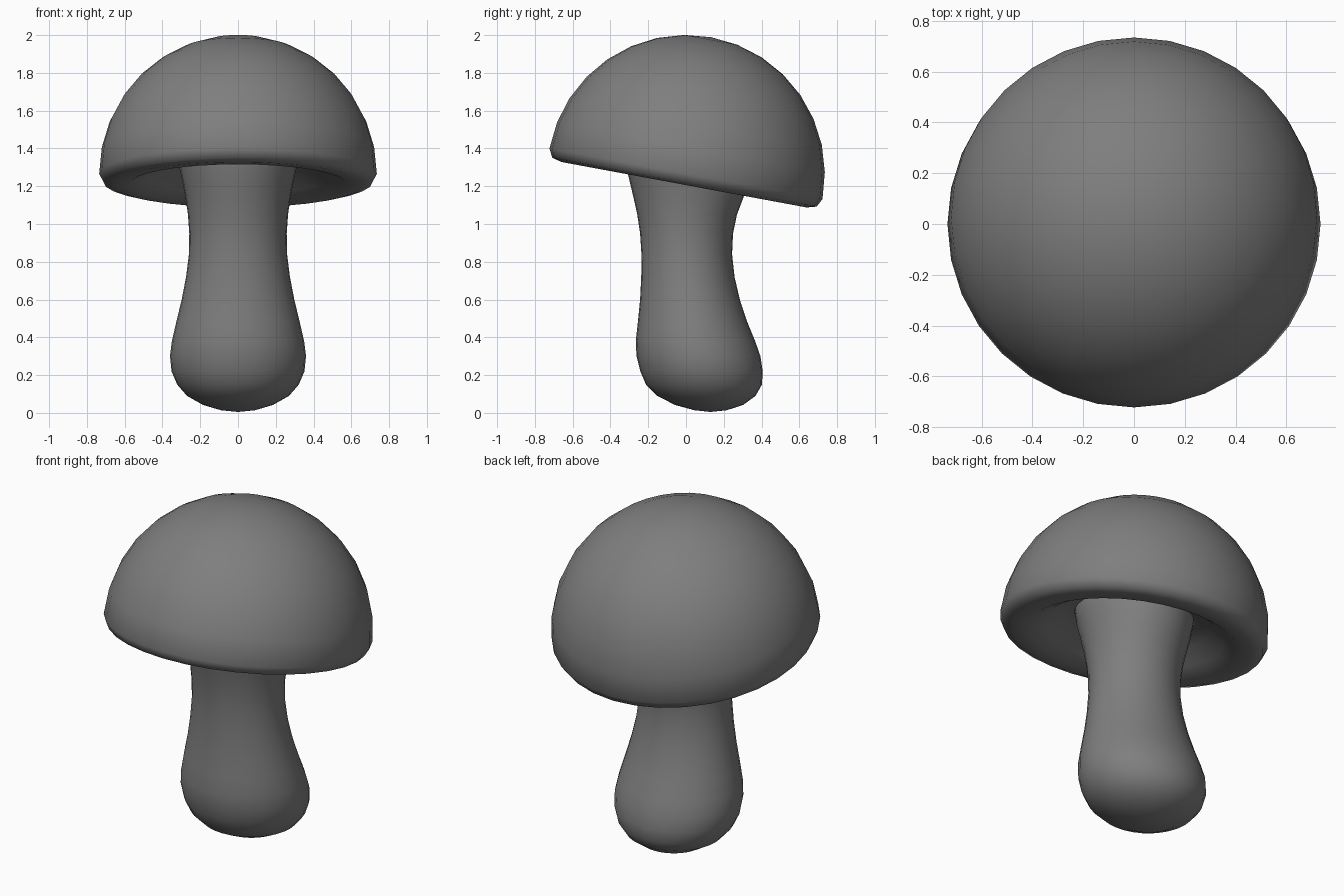
import bpy, bmesh
from math import sin, cos, pi, radians

if "Cube" in bpy.data.objects:
    bpy.data.objects.remove(bpy.data.objects["Cube"])

SEG = 32

grey = bpy.data.materials.new("dark_grey")
grey.diffuse_color = (0.21, 0.21, 0.21, 1)
grey.use_nodes = True
grey.node_tree.nodes["Principled BSDF"].inputs["Base Color"].default_value = grey.diffuse_color


def loft(name, rings):
    """Skin elliptical rings (centre_y, z, radius_x, radius_y), closed by a pole at each end."""
    bm = bmesh.new()
    loops = []
    for cy, z, rx, ry in rings[1:-1]:
        loops.append([bm.verts.new((rx * cos(2 * pi * i / SEG),
                                    cy + ry * sin(2 * pi * i / SEG), z))
                      for i in range(SEG)])
    for a, b in zip(loops, loops[1:]):
        for i in range(SEG):
            j = (i + 1) % SEG
            bm.faces.new((a[i], a[j], b[j], b[i]))
    for end, loop in ((rings[0], loops[0]), (rings[-1], loops[-1])):
        pole = bm.verts.new((0, end[0], end[1]))
        for i in range(SEG):
            bm.faces.new((pole, loop[i], loop[(i + 1) % SEG]))
    bmesh.ops.recalc_face_normals(bm, faces=bm.faces)
    for f in bm.faces:
        f.smooth = True
    mesh = bpy.data.meshes.new(name)
    bm.to_mesh(mesh)
    bm.free()
    mesh.materials.append(grey)
    ob = bpy.data.objects.new(name, mesh)
    bpy.context.collection.objects.link(ob)
    return ob


# Cap: hemisphere dome, rolled lip and hollow underside, tilted
R = 0.735
dome = [(R * sin(k * pi / 16), R * cos(k * pi / 16)) for k in range(9)]
lip = [(0.712, -0.045), (0.660, -0.059), (0.575, -0.056),
       (0.50, -0.015), (0.41, 0.05), (0.31, 0.09), (0, 0.12)]
cap = loft("cap", [(0, z, r, r) for r, z in dome + lip])
cap.location = (0, 0, 1.266)
cap.rotation_euler = (radians(-10.5), 0, 0)

# Stalk: leaning bulb at the foot, narrow waist, flare into the cap
loft("stalk", [
    (0.13, 0.005, 0, 0),
    (0.13, 0.014, 0.09, 0.085),
    (0.122, 0.042, 0.185, 0.18),
    (0.108, 0.09, 0.27, 0.26),
    (0.095, 0.15, 0.322, 0.307),
    (0.082, 0.22, 0.352, 0.324),
    (0.066, 0.30, 0.360, 0.328),
    (0.050, 0.38, 0.350, 0.316),
    (0.035, 0.48, 0.327, 0.290),
    (0.021, 0.60, 0.298, 0.264),
    (0.010, 0.72, 0.275, 0.247),
    (0.004, 0.84, 0.260, 0.240),
    (0.003, 0.95, 0.258, 0.246),
    (0.006, 1.05, 0.265, 0.264),
    (0.013, 1.14, 0.278, 0.291),
    (0.016, 1.22, 0.293, 0.313),
    (0.012, 1.30, 0.310, 0.328),
    (0.0, 1.44, 0.330, 0.335),
    (0.0, 1.46, 0, 0),
])
